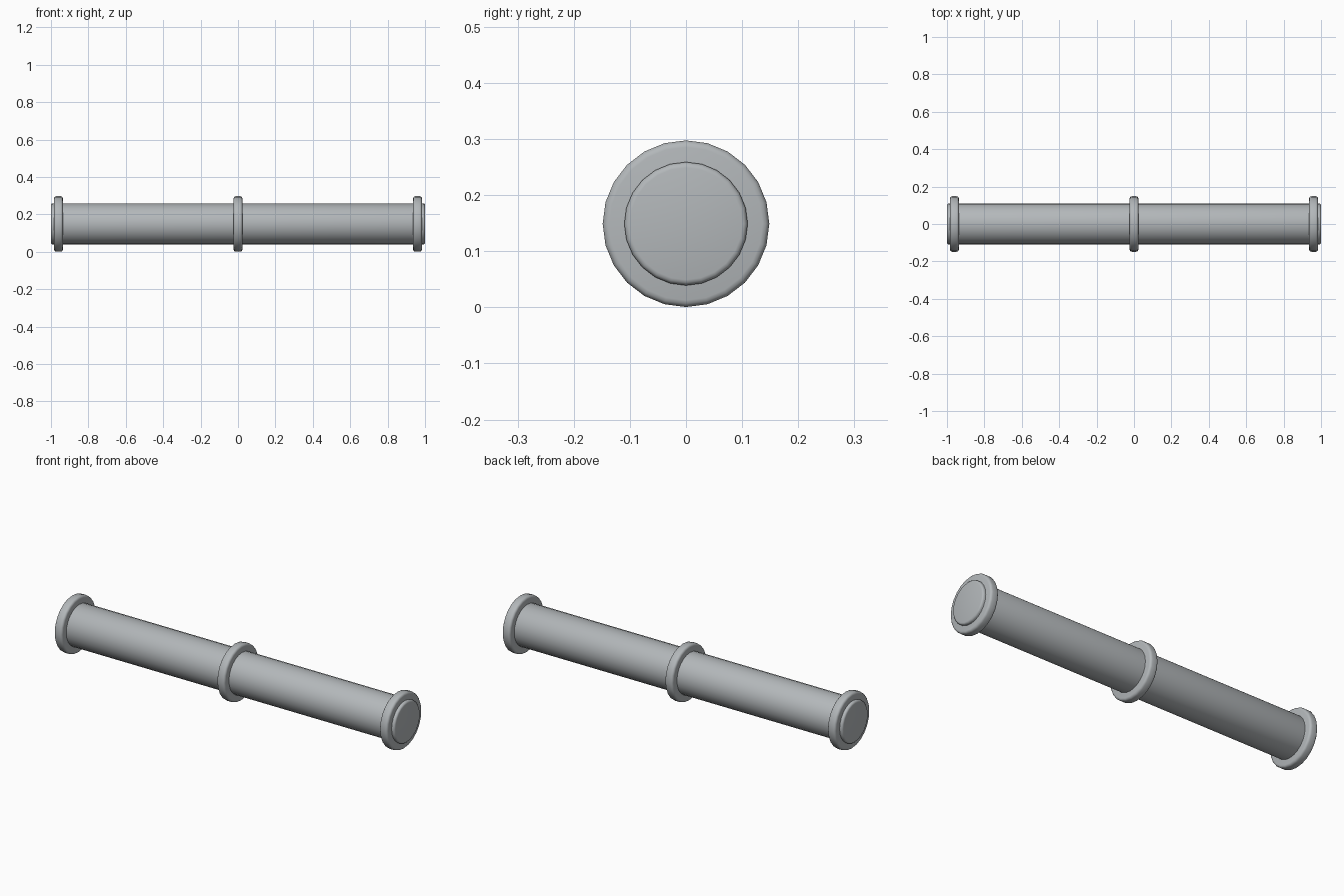
import bpy
from math import pi, radians

if "Cube" in bpy.data.objects:
    bpy.data.objects.remove(bpy.data.objects["Cube"])

AXIS_Z = 0.149

# Cool mid-grey metal
metal = bpy.data.materials.new("grey_metal")
metal.diffuse_color = (0.45, 0.475, 0.49, 1)
metal.use_nodes = True
metal.node_tree.nodes["Principled BSDF"].inputs["Base Color"].default_value = metal.diffuse_color


def rounded_cylinder(name, x, radius, length, bevel):
    # Cylinder lying along x with rounded rims and smooth sides
    bpy.ops.mesh.primitive_cylinder_add(vertices=24, radius=radius, depth=length,
                                        location=(x, 0, AXIS_Z), rotation=(0, pi / 2, 0))
    obj = bpy.context.object
    obj.name = name
    obj.data.materials.append(metal)
    mod = obj.modifiers.new("rounded_rims", 'BEVEL')
    mod.width = bevel
    mod.segments = 3
    mod.limit_method = 'ANGLE'
    mod.angle_limit = radians(40)
    bpy.ops.object.modifier_apply(modifier=mod.name)
    bpy.ops.object.shade_smooth_by_angle(angle=radians(35))
    return obj


# Long straight pipe
rounded_cylinder("pipe", 0, 0.11, 2.0, 0.01)

# Collars at both ends and the middle
for name, x in (("left_collar", -0.96), ("middle_collar", 0), ("right_collar", 0.96)):
    rounded_cylinder(name, x, 0.1485, 0.047, 0.012)
